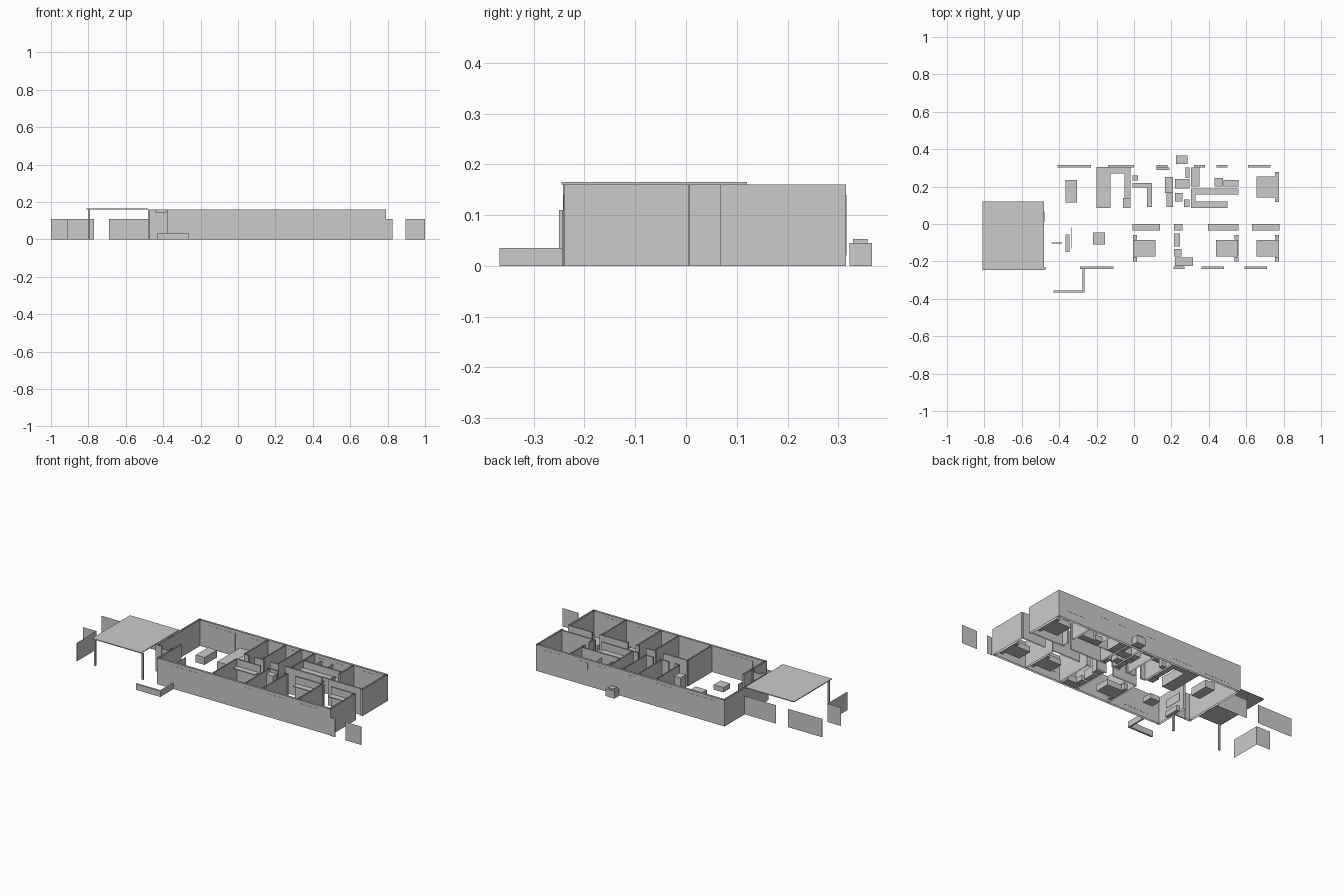
import bpy, bmesh

H = 0.16  # wall height


def box(name, x0, x1, y0, y1, z0, z1, capped=True):
    """Axis-aligned box; uncapped boxes keep only their four upright sides."""
    bm = bmesh.new()
    bmesh.ops.create_cube(bm, size=1)
    for v in bm.verts:
        v.co.x = x0 + (v.co.x + 0.5) * (x1 - x0)
        v.co.y = y0 + (v.co.y + 0.5) * (y1 - y0)
        v.co.z = z0 + (v.co.z + 0.5) * (z1 - z0)
    bm.normal_update()
    if not capped:
        ends = [f for f in bm.faces if abs(f.normal.z) > 0.5]
        bmesh.ops.delete(bm, geom=ends, context='FACES_ONLY')
    me = bpy.data.meshes.new(name)
    bm.to_mesh(me)
    bm.free()
    ob = bpy.data.objects.new(name, me)
    bpy.context.collection.objects.link(ob)
    return ob


def wall_x(name, y, x0, x1, gaps=(), t=0.008, h=H):
    """Wall running along x, broken by door gaps."""
    for a, b in runs(x0, x1, gaps):
        box(name, a, b, y - t / 2, y + t / 2, 0, h, False)


def wall_y(name, x, y0, y1, gaps=(), t=0.008, h=H):
    """Wall running along y, broken by door gaps."""
    for a, b in runs(y0, y1, gaps):
        box(name, x - t / 2, x + t / 2, a, b, 0, h, False)


def runs(start, end, gaps):
    out = []
    for g0, g1 in gaps:
        out.append((start, g0))
        start = g1
    return out + [(start, end)]


# outer walls, with the recessed entry at the front left
T = 0.012
wall_x("back_wall", 0.309, -0.48, 0.79, t=T)
wall_x("front_wall", -0.234, -0.365, 0.79, t=T)
wall_y("right_wall", 0.784, -0.24, 0.315, [(0.005, 0.067)], t=T)
wall_y("left_wall", -0.474, -0.10, 0.315, t=T)
wall_y("entry_side_wall", -0.371, -0.24, -0.02, t=T)
wall_x("entry_wall", -0.10, -0.48, -0.371, [(-0.44, -0.385)], t=T)
box("front_door", -0.44, -0.385, -0.104, -0.098, 0, 0.147)
box("side_door", -0.482, -0.478, 0.012, 0.067, 0, 0.126)
box("side_door_transom", -0.482, -0.478, 0.012, 0.067, 0.128, 0.155)

# windows on the long walls: start x, end x, sill, head
back_windows = [(-0.41, -0.23, 0.02, 0.14), (-0.14, 0.0, 0.03, 0.14),
                (0.12, 0.18, 0.1, 0.14), (0.32, 0.38, 0.1, 0.14),
                (0.44, 0.50, 0.1, 0.14), (0.61, 0.73, 0.05, 0.14)]
front_windows = [(-0.29, -0.11, 0.03, 0.14), (0.21, 0.27, 0.11, 0.14),
                 (0.36, 0.48, 0.05, 0.14), (0.59, 0.71, 0.05, 0.14)]
for x0, x1, z0, z1 in back_windows:
    box("back_window", x0, x1, 0.302, 0.316, z0, z1)
for x0, x1, z0, z1 in front_windows:
    box("front_window", x0, x1, -0.241, -0.227, z0, z1)

# hallway walls and room partitions
wall_x("hall_front_wall", 0.004, -0.012, 0.78,
       [(0.15, 0.20), (0.265, 0.31), (0.335, 0.385), (0.575, 0.625)])
wall_x("hall_back_wall", 0.078, -0.012, 0.78,
       [(0.02, 0.06), (0.12, 0.165), (0.22, 0.265), (0.51, 0.555)])
for x in (-0.012, 0.21, 0.327, 0.565):
    wall_y("front_partition", x, -0.23, 0.0)
for x, gaps in ((-0.012, ()), (0.108, ()), (0.213, ()), (0.301, ()),
                (0.565, [(0.125, 0.165)])):
    wall_y("back_partition", x, 0.082, 0.303, gaps)
wall_x("ensuite_wall", 0.196, 0.305, 0.561)

# carport
box("carport_roof", -0.81, -0.48, -0.245, 0.12, 0.160, 0.165)
for x, y in ((-0.795, -0.237), (-0.475, -0.237)):
    box("carport_post", x - 0.005, x + 0.005, y - 0.005, y + 0.005, 0, 0.16)

# fences
F = dict(t=0.003, h=0.11)
wall_x("fence", 0.12, -1.0, -0.77, **F)
wall_x("fence", 0.12, -0.69, -0.48, **F)
wall_x("fence", -0.06, -1.0, -0.91, **F)
wall_y("fence", -0.91, -0.25, -0.06, **F)
wall_x("fence", -0.243, 0.79, 0.825, **F)
wall_x("fence", -0.243, 0.895, 1.0, **F)

# low garden wall and outdoor unit
box("garden_wall_front", -0.43, -0.265, -0.367, -0.355, 0, 0.035)
box("garden_wall_side", -0.275, -0.265, -0.355, -0.24, 0, 0.035)
box("outdoor_unit", 0.225, 0.285, 0.322, 0.366, 0, 0.045)
box("outdoor_unit_top", 0.235, 0.275, 0.329, 0.358, 0.045, 0.053)

# living and dining
box("dining_table", -0.365, -0.305, 0.115, 0.235, 0, 0.045)
box("coffee_table", -0.22, -0.155, -0.11, -0.045, 0, 0.03)
box("media_unit", -0.365, -0.345, -0.15, -0.055, 0, 0.03)
box("screen", -0.338, -0.335, -0.13, -0.02, 0.04, 0.09)

# kitchen and pantry
box("kitchen_island", -0.20, -0.125, 0.085, 0.305, 0, 0.06)
box("kitchen_back_bench", -0.125, -0.02, 0.27, 0.303, 0, 0.06)
box("kitchen_side_bench", -0.05, -0.018, 0.14, 0.27, 0, 0.06)
box("fridge", -0.06, -0.018, 0.085, 0.138, 0, 0.115)
box("pantry_shelf_back", -0.007, 0.095, 0.195, 0.22, 0.055, 0.06)
box("pantry_shelf_side", 0.07, 0.095, 0.09, 0.195, 0.055, 0.06)
box("pantry_box", -0.007, 0.022, 0.233, 0.26, 0, 0.06)


def bed(x_head, sign, y, pillow_gap=0.022):
    """Bed with headboard, two pillows and two bedside tables."""
    def part(name, a, b, y0, y1, z0, z1):
        xs = sorted((x_head + sign * a, x_head + sign * b))
        box(name, *xs, y0, y1, z0, z1)
    w = 0.045 if abs(y) < 0.15 else 0.056
    part("bed", 0.004, 0.12, y - w, y + w, 0, 0.034)
    part("headboard", 0, 0.004, y - w, y + w, 0, 0.06)
    for s in (-1, 1):
        py = y + s * pillow_gap
        part("pillow", 0.006, 0.026, py - 0.017, py + 0.017, 0.034, 0.042)
        ty = y + s * (w + 0.013)
        part("bedside_table", 0, 0.022, ty - 0.012, ty + 0.012, 0, 0.034)


bed(-0.006, 1, -0.13)
bed(0.558, -1, -0.13)
bed(0.776, -1, -0.13)
bed(0.776, -1, 0.198)

# wardrobe shelves
for x0, x1, y0, y1 in ((-0.007, 0.14, -0.035, 0), (0.395, 0.56, -0.035, 0),
                       (0.63, 0.778, -0.035, 0), (0.305, 0.50, 0.085, 0.12),
                       (0.305, 0.56, 0.157, 0.19), (0.305, 0.33, 0.12, 0.157)):
    box("wardrobe_shelf", x0, x1, y0, y1, 0.112, 0.117)

# bathroom, laundry and ensuite fittings: x, y ranges and height
fittings = [("bath_tub", 0.218, 0.315, -0.225, -0.18, 0.036),
            ("vanity", 0.215, 0.245, -0.12, -0.05, 0.055),
            ("toilet", 0.215, 0.255, -0.175, -0.135, 0.03),
            ("linen_cupboard", 0.215, 0.26, -0.035, 0, 0.14),
            ("washer", 0.165, 0.208, 0.165, 0.205, 0.055),
            ("dryer", 0.165, 0.208, 0.207, 0.25, 0.055),
            ("laundry_bench", 0.175, 0.208, 0.09, 0.163, 0.055),
            ("laundry_ledge", 0.12, 0.19, 0.29, 0.303, 0.06),
            ("study_desk", 0.218, 0.296, 0.19, 0.24, 0.05),
            ("study_chair", 0.218, 0.258, 0.12, 0.165, 0.03),
            ("study_cabinet", 0.275, 0.296, 0.245, 0.303, 0.055),
            ("study_shelf", 0.268, 0.296, 0.09, 0.13, 0.055),
            ("ensuite_vanity", 0.306, 0.35, 0.201, 0.302, 0.055),
            ("ensuite_toilet", 0.43, 0.475, 0.201, 0.245, 0.03),
            ("ensuite_bench", 0.478, 0.56, 0.201, 0.235, 0.055)]
for name, x0, x1, y0, y1, h in fittings:
    box(name, x0, x1, y0, y1, 0, h)
wall_y("shower_screen", 0.352, 0.20, 0.303, t=0.002, h=0.13)
wall_y("shower_screen", 0.427, 0.20, 0.303, t=0.002, h=0.13)
